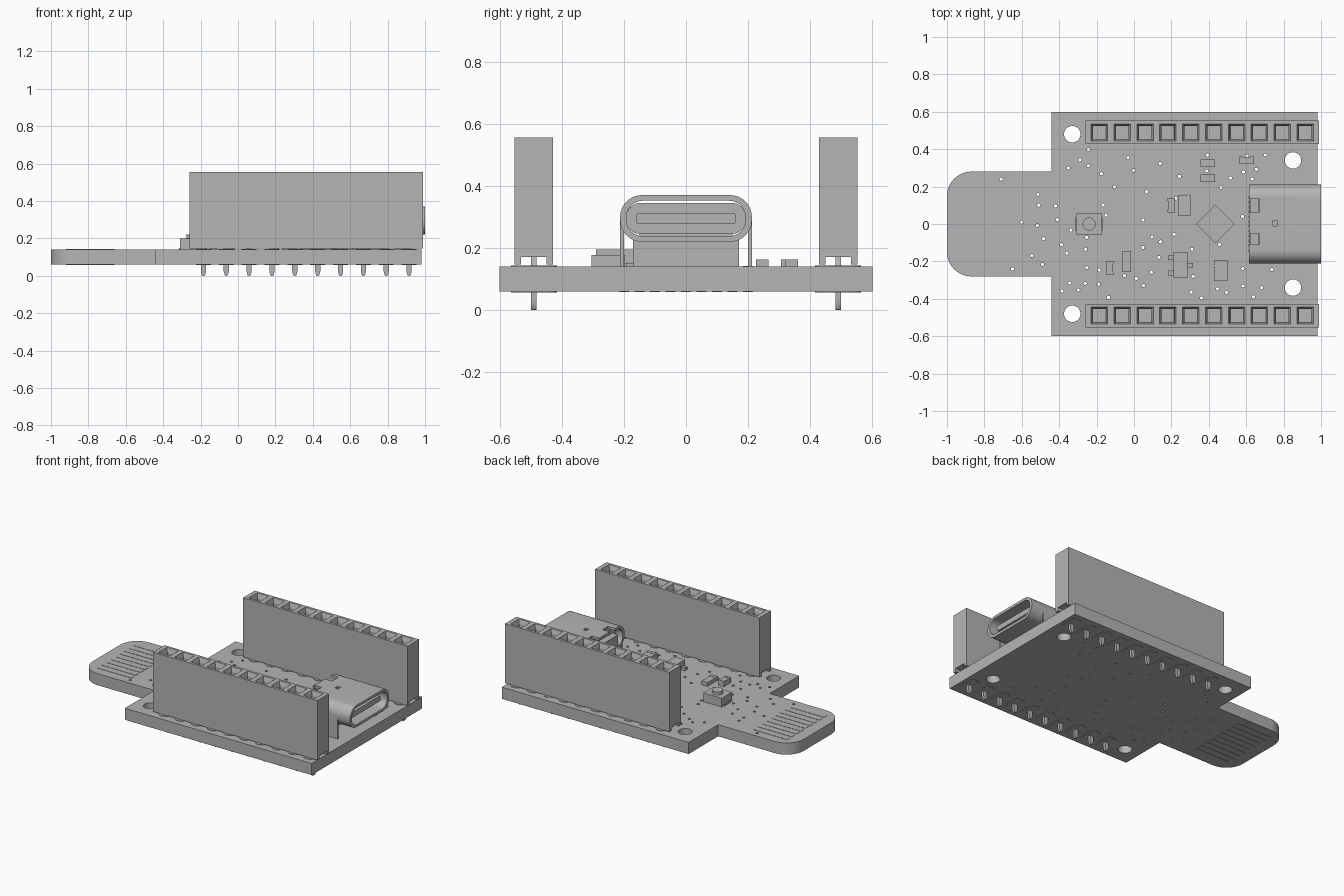
import bpy, bmesh, math, random
from mathutils import Matrix

if "Cube" in bpy.data.objects:
    bpy.data.objects.remove(bpy.data.objects["Cube"], do_unlink=True)

GREY = (0.46, 0.46, 0.46, 1)
mat = bpy.data.materials.new("plain grey")
mat.use_nodes = True
mat.diffuse_color = GREY
mat.node_tree.nodes["Principled BSDF"].inputs["Base Color"].default_value = GREY

# Column vectors that carry a flat profile (u, v) and its depth into the model
AXES = {
    "X": ((0, 0, 1), (1, 0, 0), (0, 1, 0)),
    "Y": ((1, 0, 0), (0, 0, -1), (0, 1, 0)),
    "Z": ((1, 0, 0), (0, 1, 0), (0, 0, 1)),
}
BOTTOM, TOP = 0.06, 0.14


def add_object(name, bm):
    bmesh.ops.recalc_face_normals(bm, faces=bm.faces)
    mesh = bpy.data.meshes.new(name)
    bm.to_mesh(mesh)
    bm.free()
    mesh.materials.append(mat)
    ob = bpy.data.objects.new(name, mesh)
    bpy.context.collection.objects.link(ob)
    return ob


def smooth(ob):
    bpy.ops.object.select_all(action="DESELECT")
    ob.select_set(True)
    bpy.context.view_layer.objects.active = ob
    bpy.ops.object.shade_smooth_by_angle(angle=math.radians(35))


def box(name, x, y, z, turn=0):
    """Box from (min, max) ranges, optionally turned about its own upright axis."""
    bm = bmesh.new()
    size = [r[1] - r[0] for r in (x, y, z)]
    mid = [(r[0] + r[1]) / 2 for r in (x, y, z)]
    bmesh.ops.create_cube(bm, size=1, matrix=Matrix.Translation(mid)
                          @ Matrix.Rotation(turn, 4, "Z") @ Matrix.Diagonal((*size, 1)))
    return add_object(name, bm)


def block(name, cx, cy, w, d, top, bottom=TOP, turn=0):
    return box(name, (cx - w / 2, cx + w / 2), (cy - d / 2, cy + d / 2), (bottom, top), turn)


def prism(name, outlines, start, end, axis="Z"):
    """Extrude closed outlines; inner outlines become holes."""
    curve = bpy.data.curves.new(name, "CURVE")
    curve.dimensions = "2D"
    curve.fill_mode = "BOTH"
    curve.extrude = (end - start) / 2
    for outline in outlines:
        spline = curve.splines.new("POLY")
        spline.points.add(len(outline) - 1)
        for point, (u, v) in zip(spline.points, outline):
            point.co = (u, v, 0, 1)
        spline.use_cyclic_u = True
    temp = bpy.data.objects.new(name, curve)
    bpy.context.collection.objects.link(temp)
    dg = bpy.context.evaluated_depsgraph_get()
    mesh = bpy.data.meshes.new_from_object(temp.evaluated_get(dg))
    bm = bmesh.new()
    bm.from_mesh(mesh)
    bpy.data.objects.remove(temp)
    bpy.data.curves.remove(curve)
    bpy.data.meshes.remove(mesh)
    bmesh.ops.remove_doubles(bm, verts=bm.verts, dist=1e-5)
    bm.transform(Matrix(AXES[axis]).to_4x4() @ Matrix.Translation((0, 0, (start + end) / 2)))
    return add_object(name, bm)


def arc(cx, cy, r, a0, a1, n):
    angles = [math.radians(a0 + (a1 - a0) * i / n) for i in range(n + 1)]
    return [(cx + r * math.cos(a), cy + r * math.sin(a)) for a in angles]


def circle(cx, cy, r, n):
    return arc(cx, cy, r, 0, 360, n)[:-1]


def rounded(cx, cy, w, h, r, n=8):
    a, b = w / 2 - r, h / 2 - r
    return (arc(cx + a, cy + b, r, 0, 90, n) + arc(cx - a, cy + b, r, 90, 180, n)
            + arc(cx - a, cy - b, r, 180, 270, n) + arc(cx + a, cy - b, r, 270, 360, n))


# Board with edge tab, mounting holes and scattered vias
outline = ([(0.98, -0.6), (0.98, 0.6), (-0.44, 0.6), (-0.44, 0.28)]
           + arc(-0.87, 0.15, 0.13, 90, 180, 10) + arc(-0.87, -0.15, 0.13, 180, 270, 10)
           + [(-0.44, -0.28), (-0.44, -0.6)])
mounts = [(x, s * y) for x, y in ((-0.33, 0.48), (0.85, 0.34)) for s in (1, -1)]
vias = [(-0.71, 0.24), (-0.65, -0.24), (-0.6, 0.01)]
random.seed(4)
while len(vias) < 80:
    p = (random.uniform(-0.57, 0.74), random.uniform(-0.4, 0.4))
    off_tab = p[0] < -0.4 and abs(p[1]) > 0.22
    under_port = p[0] > 0.6 and abs(p[1]) < 0.23
    crowded = any(math.dist(p, q) < 0.05 for q in vias)
    if not (off_tab or under_port or crowded or any(math.dist(p, q) < 0.08 for q in mounts)):
        vias.append(p)
smooth(prism("board", [outline] + [circle(*p, 0.044, 28) for p in mounts]
             + [circle(*p, 0.009, 8) for p in vias], BOTTOM, TOP))

# Contact strips on both faces of the tab
for i in range(9):
    y = (i - 4) * 0.05
    for side, z in (("top", TOP), ("bottom", BOTTOM)):
        block("contact_strip_" + side, -0.79, y, 0.26, 0.032, z + 0.002, z - 0.002)

# Socket headers
PITCH, FIRST = 0.1222, -0.185


def header(name, cy):
    bm = bmesh.new()
    length, depth, height = PITCH * 10, 0.125, 0.555
    middle = FIRST + PITCH * 4.5
    bmesh.ops.create_grid(bm, x_segments=10, y_segments=1, size=0.5,
                          matrix=Matrix.Translation((middle, cy, height))
                          @ Matrix.Diagonal((length, depth, 1, 1)))
    cells = list(bm.faces)
    for thickness, drop in ((0.024, 0), (0.014, -0.03), (0.001, -0.25)):
        bmesh.ops.inset_individual(bm, faces=cells, thickness=thickness, depth=drop)
    for v in bm.verts:
        if abs(v.co.x - middle) > length / 2 - 0.001:
            v.co.x += math.copysign(0.014, v.co.x - middle)
    rim = [e for e in bm.edges if e.is_boundary]
    walls = bmesh.ops.extrude_edge_only(bm, edges=rim)["geom"]
    for v in walls:
        if isinstance(v, bmesh.types.BMVert):
            v.co.z = 0.17
    bmesh.ops.edgeloop_fill(bm, edges=[e for e in bm.edges if e.is_boundary])
    add_object(name, bm)
    for s in (-1, 1):
        block(name + "_foot", middle, cy + s * 0.052, length + 0.028, 0.021, 0.17, 0.147)


pin_shape = [(-0.014, 0.172), (-0.014, 0.025), (-0.009, 0.004), (-0.004, 0),
             (0.004, 0), (0.009, 0.004), (0.014, 0.025), (0.014, 0.172)]
for name, cy in (("left_header", 0.49), ("right_header", -0.49)):
    header(name, cy)
    for i in range(10):
        x = FIRST + i * PITCH
        prism("header_pin", [[(x + u, v) for u, v in pin_shape]], -cy - 0.009, -cy + 0.009, "Y")
        for z in (BOTTOM, TOP):
            prism("solder_pad", [rounded(x, cy, 0.08, 0.148, 0.038, 5)], z - 0.003, z + 0.003)

# Port shell with latch openings
PORT_Z = 0.295
shell = prism("port_shell", [rounded(0, PORT_Z, 0.424, 0.15, 0.07),
                             rounded(0, PORT_Z, 0.384, 0.114, 0.053)], 0.615, 1.0, "X")
cutters = [block("latch_cutter", x, y, w, d, 0.4, 0.32)
           for x, y, w, d in ((0.64, 0.1, 0.06, 0.07), (0.64, -0.08, 0.06, 0.06),
                              (0.755, 0.005, 0.025, 0.03))]
for cutter in cutters:
    cutter.hide_render = True
    cutter.hide_viewport = True
    mod = shell.modifiers.new("opening", "BOOLEAN")
    mod.operation = "DIFFERENCE"
    mod.object = cutter
smooth(shell)

# Port insides, base and legs
smooth(prism("port_core", [rounded(0, PORT_Z, 0.384, 0.1, 0.045)], 0.665, 0.72, "X"))
block("port_rear", 0.645, 0, 0.05, 0.3, 0.31, 0.225)
smooth(prism("port_tongue", [rounded(0, PORT_Z, 0.32, 0.036, 0.008, 3)], 0.7, 0.97, "X"))
block("port_base", 0.72, 0, 0.15, 0.34, 0.23)
for i in range(12):
    block("port_contact", 0.63, (i - 5.5) * 0.026, 0.035, 0.014, 0.155)
for s in (-1, 1):
    for x in (0.665, 0.87):
        block("port_leg", x, s * 0.206, 0.07, 0.012, 0.3, BOTTOM + 0.002)

# Push button
block("button_body", -0.24, 0, 0.14, 0.11, 0.2)
smooth(prism("button_plunger", [circle(-0.24, 0, 0.035, 24)], 0.2, 0.22))
for s in (-1, 1):
    block("button_terminal", -0.24 + s * 0.065, 0, 0.02, 0.07, 0.15)

# Main chip, turned on its corner
block("main_chip", 0.435, 0, 0.146, 0.146, 0.175, turn=math.radians(45))

# Three-legged regulator
block("regulator_body", 0.248, -0.22, 0.075, 0.14, 0.195, 0.15)
for x, y in ((0.2, -0.18), (0.2, -0.262), (0.297, -0.22)):
    block("regulator_lead", x, y, 0.035, 0.025, 0.16)

# Small surface parts with end caps: centre, width, depth, top
for x, y, w, d, top in ((0.27, 0.1, 0.07, 0.105, 0.175), (0.2, 0.1, 0.038, 0.075, 0.16),
                        (0.395, 0.325, 0.075, 0.038, 0.16), (0.395, 0.245, 0.075, 0.038, 0.16),
                        (0.603, 0.34, 0.075, 0.038, 0.16), (0.465, -0.25, 0.07, 0.105, 0.175),
                        (-0.04, -0.2, 0.045, 0.11, 0.165), (-0.13, -0.235, 0.038, 0.075, 0.175)):
    block("small_part", x, y, w, d, top)
    for s in (-1, 1):
        if w > d:
            block("end_cap", x + s * w * 0.4, y, w * 0.22, d + 0.002, top + 0.002)
        else:
            block("end_cap", x, y + s * d * 0.4, w + 0.002, d * 0.22, top + 0.002)
